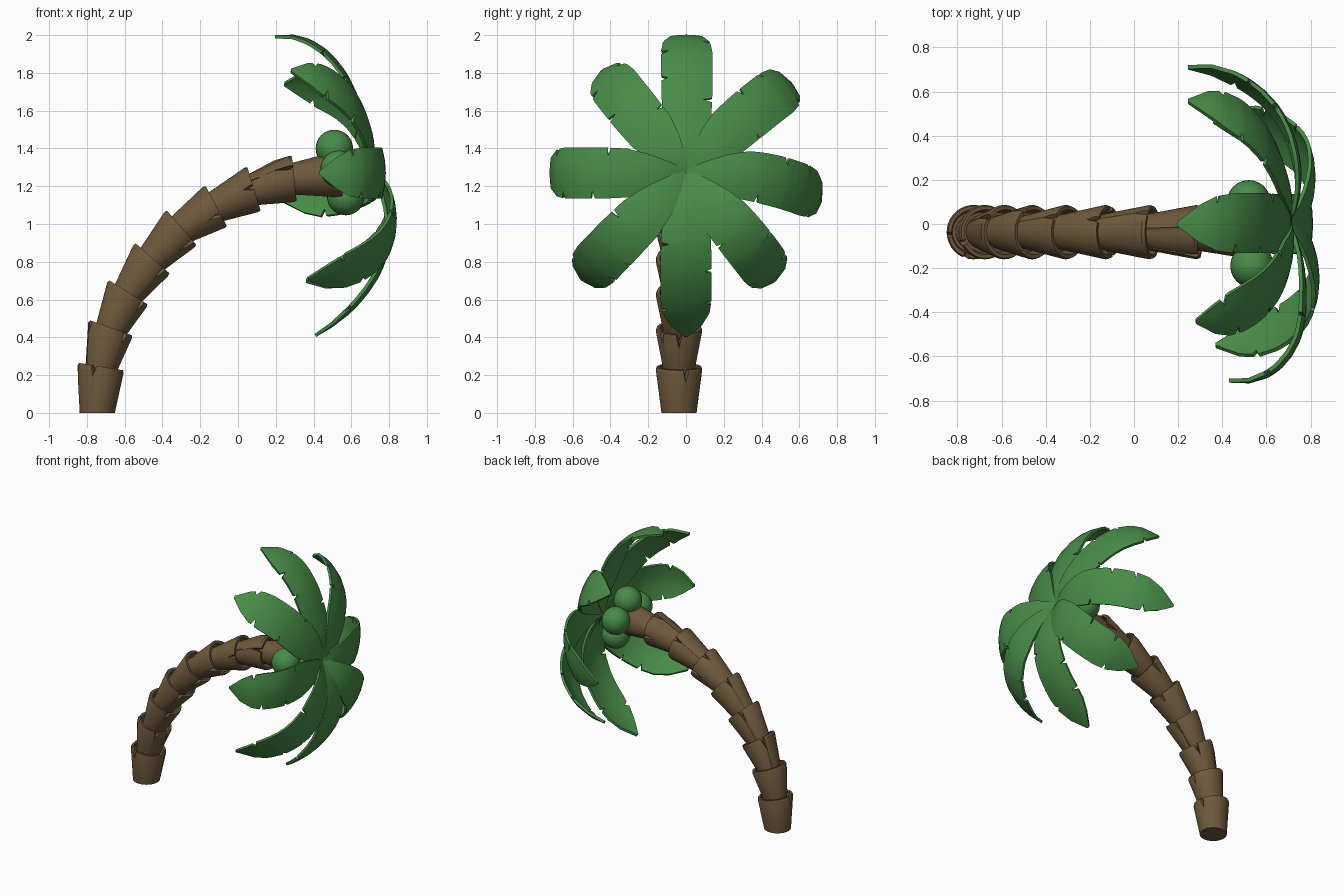
import bpy, bmesh, math, random
from mathutils import Vector

if "Cube" in bpy.data.objects:
    bpy.data.objects.remove(bpy.data.objects["Cube"])

random.seed(4)
TRUNK_Y = -0.037


def material(name, rgb):
    m = bpy.data.materials.new(name)
    m.diffuse_color = (*rgb, 1)
    m.use_nodes = True
    m.node_tree.nodes["Principled BSDF"].inputs["Base Color"].default_value = m.diffuse_color
    return m


BROWN = material("bark", (0.155, 0.098, 0.045))
GREEN = material("leaf", (0.065, 0.26, 0.065))


def finish(bm, name, mat, angle=35, thickness=0):
    bmesh.ops.recalc_face_normals(bm, faces=bm.faces)
    me = bpy.data.meshes.new(name)
    bm.to_mesh(me)
    bm.free()
    ob = bpy.data.objects.new(name, me)
    bpy.context.collection.objects.link(ob)
    me.materials.append(mat)
    bpy.ops.object.select_all(action='DESELECT')
    ob.select_set(True)
    bpy.context.view_layer.objects.active = ob
    if thickness:
        sol = ob.modifiers.new("thickness", 'SOLIDIFY')
        sol.thickness = thickness
        sol.offset = 0
        bpy.ops.object.modifier_apply(modifier=sol.name)
    bpy.ops.object.shade_smooth_by_angle(angle=math.radians(angle))
    return ob


# Trunk: flared cups stacked along a bending path (x, z, tilt of rim)
PATH = [(-0.745, 0, 0), (-0.725, 0.245, 9.5), (-0.672, 0.45, 19.6), (-0.58, 0.638, 32),
        (-0.452, 0.818, 41.5), (-0.298, 0.98, 49.5), (-0.115, 1.095, 62),
        (0.085, 1.185, 73), (0.298, 1.24, 84), (0.55, 1.265, 88)]
SIDES = 60


def trunk_segment(i):
    (x0, z0, t0), (x1, z1, t1) = PATH[i], PATH[i + 1]
    notches = {random.randrange(k * 20, k * 20 + 15): random.uniform(0.04, 0.09) for k in range(3)}
    sink, r0 = (0.045, 0.078) if i else (0, 0.093)
    # (base point, tilt, radius, depth below that point, notch depth factor)
    rings = [(x0, z0, t0, r0, sink, 0), (x1, z1, t1, 0.123, 0.015, 1),
             (x1, z1, t1, 0.118, 0, 1), (x1, z1, t1, 0.102, 0, 0.6),
             (x1, z1, t1, 0.09, 0.055, 0)]
    bm = bmesh.new()
    loops = []
    for x, z, tilt, r, depth, cut in rings:
        a = math.radians(tilt)
        across = Vector((math.cos(a), 0, -math.sin(a)))
        axis = Vector((math.sin(a), 0, math.cos(a)))
        loop = []
        for k in range(SIDES):
            th = 2 * math.pi * k / SIDES
            d = notches.get(k, 0) * cut
            rr = r - 0.17 * d
            p = Vector((x, TRUNK_Y, z)) - axis * (depth + d)
            p += across * rr * math.cos(th) + Vector((0, rr * math.sin(th), 0))
            loop.append(bm.verts.new(p))
        loops.append(loop)
    for a, b in zip(loops, loops[1:]):
        for k in range(SIDES):
            n = (k + 1) % SIDES
            bm.faces.new((a[k], a[n], b[n], b[k]))
    bm.faces.new(loops[0])
    bm.faces.new(loops[-1])
    finish(bm, f"trunk_segment_{i + 1}", BROWN)


for i in range(len(PATH) - 1):
    trunk_segment(i)

# Coconuts clustered round the trunk end
for i, c in enumerate([(0.51, -0.03, 1.4), (0.535, -0.19, 1.29),
                       (0.57, 0.03, 1.145), (0.52, 0.1, 1.29)]):
    bm = bmesh.new()
    bmesh.ops.create_uvsphere(bm, u_segments=24, v_segments=16, radius=0.099)
    bmesh.ops.translate(bm, verts=bm.verts, vec=c)
    finish(bm, f"coconut_{i + 1}", GREEN, 60)

# Fronds: arched leaves from the crown (middle point, tip point, curl towards the tip)
CROWN = Vector((0.70, 0, 1.27))
FRONDS = [((0.62, 0.005, 1.69), (0.195, 0.0, 1.992), 0.06),
          ((0.64, 0.31, 1.56), (0.245, 0.555, 1.74), 0.05),
          ((0.71, 0.42, 1.24), (0.245, 0.71, 1.12), 0.045),
          ((0.80, 0.28, 0.95), (0.36, 0.465, 0.70), 0.04),
          ((0.785, 0.0, 0.84), (0.41, 0.0, 0.41), 0.015),
          ((0.82, -0.32, 0.95), (0.37, -0.55, 0.71), 0.04),
          ((0.77, -0.42, 1.27), (0.43, -0.71, 1.27), 0.06),
          ((0.66, -0.25, 1.57), (0.28, -0.44, 1.81), 0.04)]
WIDTH = [(0, .015), (.08, .055), (.2, .098), (.36, .128), (.55, .134),
         (.78, .134), (.86, .122), (.94, .075), (1, .008)]


def half_width(t):
    for (a, wa), (b, wb) in zip(WIDTH, WIDTH[1:]):
        if t <= b:
            return wa + (wb - wa) * (t - a) / (b - a)
    return WIDTH[-1][1]


def frond(i, mid, tip, curl):
    mid, tip = Vector(mid), Vector(tip)
    ctrl = 2 * mid - (CROWN + tip) / 2
    radial = Vector((0, tip.y, tip.z - CROWN.z)).normalized()
    side = Vector((1, 0, 0)).cross(radial)
    # rows along the leaf: plain rows plus narrow tears on either edge
    rows = {k / 14: (1, 1) for k in range(15)}
    for edge, spots in ((0, (0.47, 0.86)), (1, (0.62, 0.8))):
        for s in spots:
            s += random.uniform(-0.03, 0.03)
            depth = random.uniform(0.6, 0.78)
            rows[s - 0.013] = rows[s + 0.013] = (1, 1)
            rows[s] = (depth, 1) if edge == 0 else (1, depth)
    bm = bmesh.new()
    grid = []
    for t in sorted(rows):
        p = CROWN * (1 - t) ** 2 + ctrl * 2 * t * (1 - t) + tip * t * t
        tan = ((ctrl - CROWN) * (1 - t) + (tip - ctrl) * t).normalized()
        normal = tan.cross(side).normalized()
        if normal.dot(Vector((1, 0, 0)) + radial) < 0:
            normal = -normal
        p += normal * curl * t * t * (1 - t) * (2 * t - 1) / 0.077
        w = half_width(t)
        row = []
        for s in (-1, -0.5, 0, 0.5, 1):
            f = 1 if abs(s) < 1 else rows[t][0 if s < 0 else 1]
            o = s * f * w
            row.append(bm.verts.new(p + side * o - normal * (1.1 * o * o)))
        grid.append(row)
    for a, b in zip(grid, grid[1:]):
        for k in range(4):
            bm.faces.new((a[k], a[k + 1], b[k + 1], b[k]))
    finish(bm, f"frond_{i + 1}", GREEN, thickness=0.018)


for i, f in enumerate(FRONDS):
    frond(i, *f)
